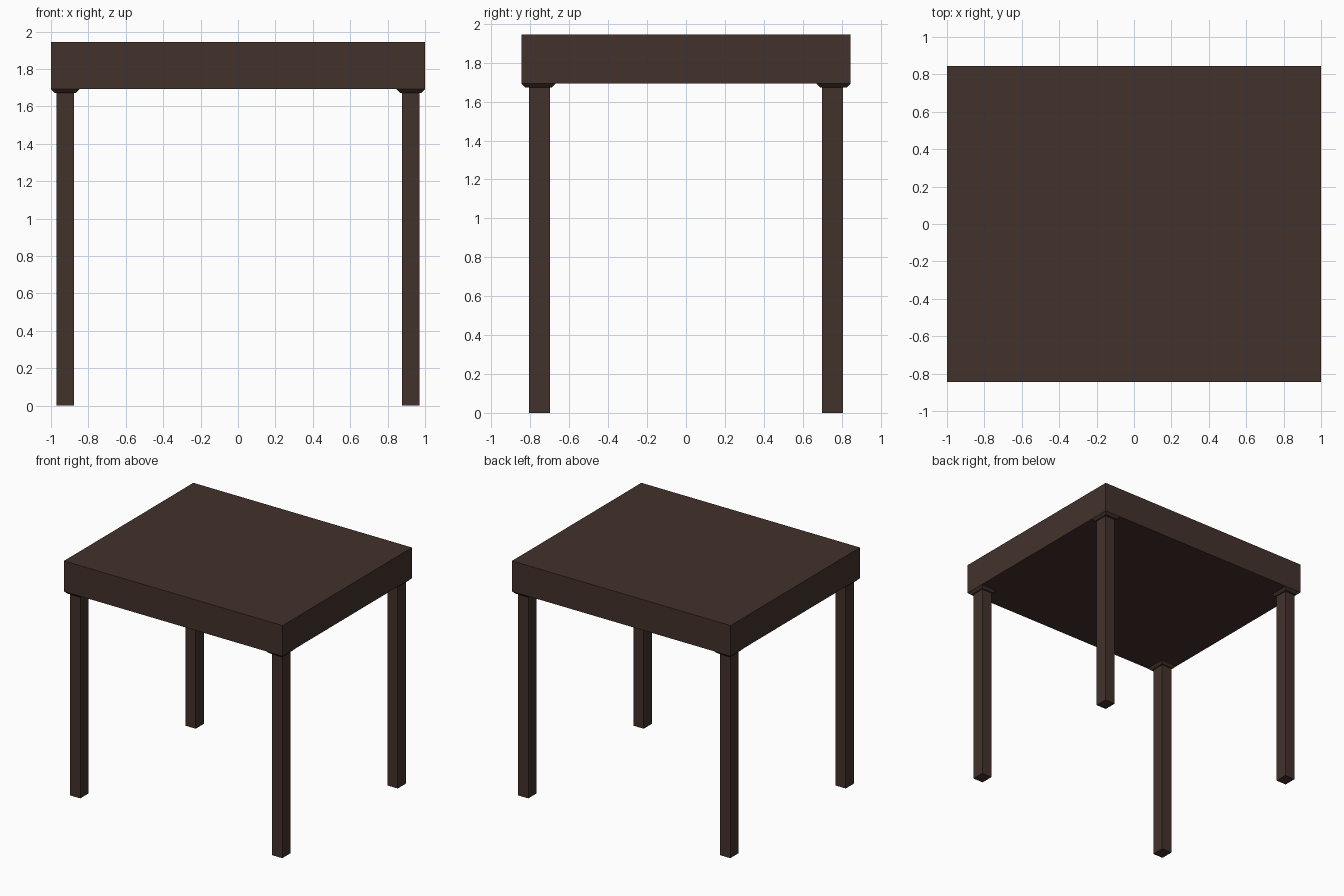
import bpy, bmesh

if "Cube" in bpy.data.objects:
    bpy.data.objects.remove(bpy.data.objects["Cube"])

wood = bpy.data.materials.new("dark_wood")
wood.diffuse_color = (0.055, 0.031, 0.024, 1)
wood.use_nodes = True
wood.node_tree.nodes["Principled BSDF"].inputs["Base Color"].default_value = wood.diffuse_color


def loft(name, rings):
    """Solid through stacked rectangles (x0, x1, y0, y1, z), listed bottom to top."""
    bm = bmesh.new()
    loops = [[bm.verts.new(p) for p in ((a, c, z), (b, c, z), (b, d, z), (a, d, z))]
             for a, b, c, d, z in rings]
    bm.faces.new(loops[0][::-1])
    bm.faces.new(loops[-1])
    for lo, hi in zip(loops, loops[1:]):
        for i in range(4):
            j = (i + 1) % 4
            bm.faces.new((lo[i], lo[j], hi[j], hi[i]))
    bmesh.ops.recalc_face_normals(bm, faces=bm.faces)
    mesh = bpy.data.meshes.new(name)
    bm.to_mesh(mesh)
    bm.free()
    mesh.materials.append(wood)
    obj = bpy.data.objects.new(name, mesh)
    bpy.context.collection.objects.link(obj)
    return obj


# Thick table top
top = loft("table_top", [(-1, 1, -0.845, 0.845, 1.692), (-1, 1, -0.845, 0.845, 1.945)])

# Legs, each with a bevelled collar under the top, mirrored to all four corners
leg = loft("legs", [(0.877, 0.971, 0.70, 0.808, 0), (0.877, 0.971, 0.70, 0.808, 1.674)])
collar = loft("leg_collars", [(0.868, 0.980, 0.69, 0.825, 1.672),
                              (0.848, 1.0, 0.672, 0.845, 1.692)])
for part in (leg, collar):
    mirror = part.modifiers.new("four_corners", 'MIRROR')
    mirror.use_axis = (True, True, False)
    mirror.use_mirror_merge = False
